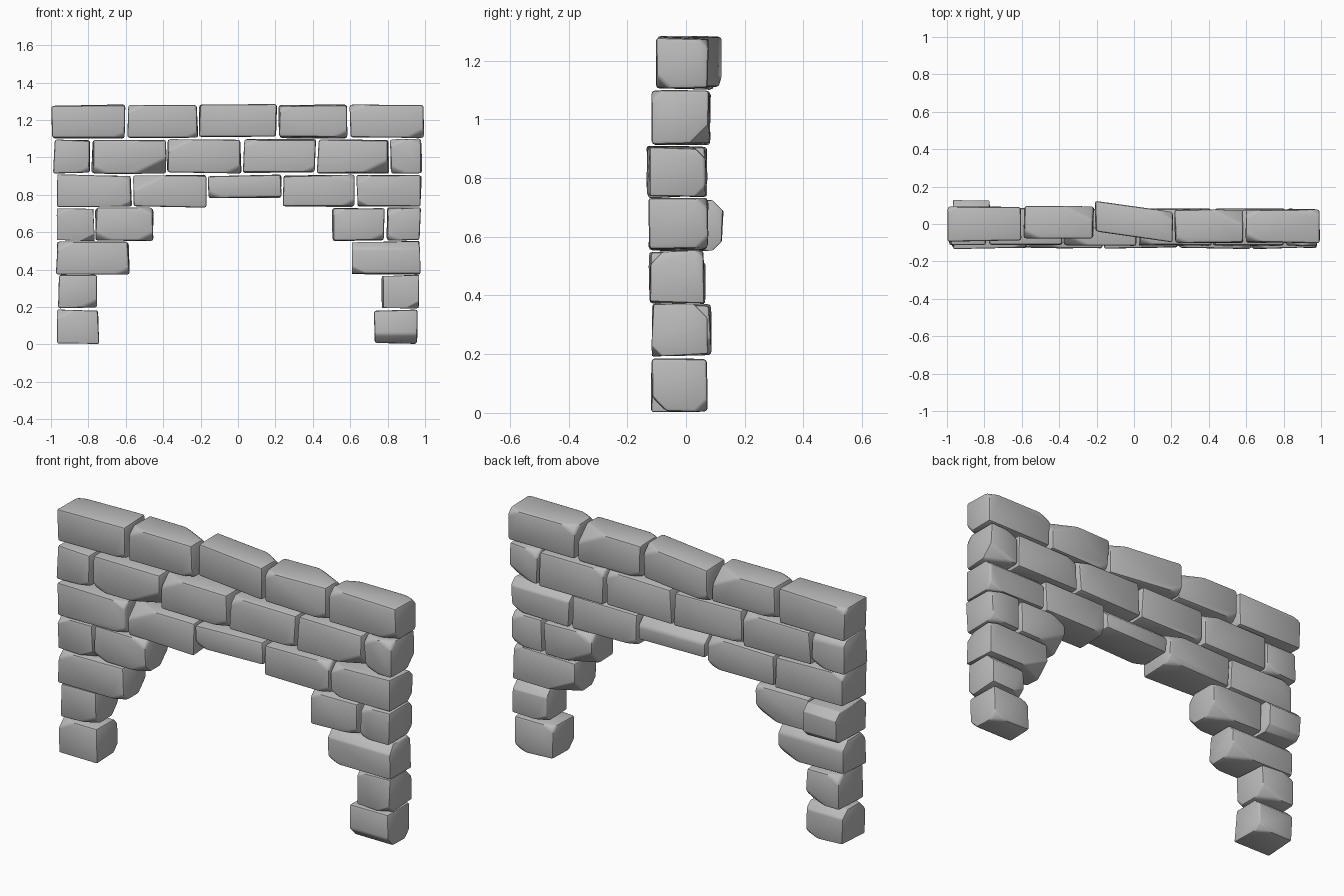
import bpy
import bmesh
import random
from mathutils import Vector

random.seed(4)
cube = bpy.data.objects.get("Cube")
if cube:
    bpy.data.objects.remove(cube, do_unlink=True)

# Single stone colour
grey = bpy.data.materials.new("stone_grey")
grey.use_nodes = True
grey.diffuse_color = (0.5, 0.5, 0.5, 1)
grey.node_tree.nodes["Principled BSDF"].inputs["Base Color"].default_value = grey.diffuse_color

# Letters name the sides of a stone: left, right, front, back, up, down
SIDES = {"L": (-1, 0, 0), "R": (1, 0, 0), "F": (0, -1, 0),
         "B": (0, 1, 0), "U": (0, 0, 1), "D": (0, 0, -1)}


def rehull(bm):
    """Rebuild the stone as a clean convex solid from its points."""
    points = [v.co.copy() for v in bm.verts]
    bm.clear()
    for p in points:
        bm.verts.new(p)
    bmesh.ops.remove_doubles(bm, verts=bm.verts[:], dist=0.008)
    result = bmesh.ops.convex_hull(bm, input=bm.verts[:])
    loose = [v for v in bm.verts if not v.link_faces]
    bmesh.ops.delete(bm, geom=loose, context='VERTS')


def chip(bm, low, high, token):
    """Slice an edge or corner off; a plus sign makes a larger chip."""
    size = (0.085 if "+" in token else 0.05) * random.uniform(0.85, 1.15)
    side = sum((Vector(SIDES[c]) for c in token if c in SIDES), Vector())
    corner = Vector([h if s > 0 else l for l, h, s in zip(low, high, side)])
    normal = Vector((side.x / 2, side.y, side.z))
    point = corner - normal * (size / normal.length_squared)
    bmesh.ops.bisect_plane(bm, geom=bm.verts[:] + bm.edges[:] + bm.faces[:],
                           plane_co=point, plane_no=normal, clear_outer=True)
    rehull(bm)


def stone(name, low, high, chips, yaw=0):
    """A slightly skewed block with chipped corners and worn edges."""
    bm = bmesh.new()
    bmesh.ops.create_cube(bm, size=1)
    centre = (Vector(low) + Vector(high)) / 2
    for v in bm.verts:
        for i in range(3):
            inset = random.uniform(0, 0.012)
            v.co[i] = high[i] - inset if v.co[i] > 0 else low[i] + inset
    rehull(bm)
    for token in chips.split():
        chip(bm, low, high, token)
    bmesh.ops.dissolve_limit(bm, angle_limit=0.14, verts=bm.verts[:], edges=bm.edges[:])
    bmesh.ops.bevel(bm, geom=bm.edges[:], offset=0.012, segments=2, profile=0.5,
                    affect='EDGES', clamp_overlap=True)
    for v in bm.verts:
        v.co.y += yaw * (v.co.x - centre.x)
    bmesh.ops.recalc_face_normals(bm, faces=bm.faces[:])
    mesh = bpy.data.meshes.new(name)
    bm.to_mesh(mesh)
    bm.free()
    mesh.materials.append(grey)
    obj = bpy.data.objects.new(name, mesh)
    bpy.context.collection.objects.link(obj)
    return obj


# Courses from the ground up: name, bottom, top, front, back,
# then stones as left end, right end, chips and optional changes
COURSES = [
    ("foot", 0, .19, -.12, .075, [
        (-.97, -.74, "LUF RDB BU RBD"),
        (.725, .965, "LBU RDB FD")]),
    ("lower_leg", .19, .375, -.12, .075, [
        (-.965, -.75, "RDF RDB+ LUB", {"back": .09}),
        (.765, .97, "LUF LDB BU RDF")]),
    ("upper_leg", .37, .555, -.13, .07, [
        (-.975, -.58, "RDF RDB+ LUF BU"),
        (.6, .98, "LUF LDF LDB+ RUB FU")]),
    ("corbel", .55, .735, -.13, .08, [
        (-.97, -.765, "RDF LUF BU BD", {"back": .13}),
        (-.765, -.45, "RUF RDB+ LDF RDF RUB"),
        (.5, .785, "LUF LDB+ LUB RDF"),
        (.79, .98, "LUF LDF RBU RDB")]),
    ("lintel", .73, .91, -.135, .075, [
        (-.97, -.565, "RDF RUF LUB"),
        (-.565, -.165, "LUF+ RDB RUB"),
        (-.165, .235, "LDF BU", {"bottom": .78}),
        (.235, .63, "RDF LDB RUF"),
        (.63, .985, "LDF LUF RDB BU")]),
    ("middle", .91, 1.1, -.12, .085, [
        (-.99, -.785, "RDF LUB BU RDB"),
        (-.785, -.38, "RDF+ LDF RUB"),
        (-.38, .02, "LUF+ RDF LDB"),
        (.025, .42, "LUF RDF RUB"),
        (.42, .81, "RDF+ LUB"),
        (.81, .99, "LUF LDF RDB+ RUF LUB")]),
    ("coping", 1.1, 1.285, -.105, .08, [
        (-1, -.6, "LUB RDF", {"front": -.095, "back": .1}),
        (-.595, -.21, "LUF RDF RUB+ LDB", {"front": -.08, "back": .1}),
        (-.21, .21, "LDB RUB", {"front": -.075, "back": .1, "yaw": -.14}),
        (.215, .59, "RUB+ RDF LUF LDB"),
        (.595, 1, "LUF LUB RDF RUB")]),
]

# Lay every course
bpy.ops.object.select_all(action='DESELECT')
for name, bottom, top, front, back, stones in COURSES:
    for number, (left, right, chips, *extra) in enumerate(stones, 1):
        change = extra[0] if extra else {}
        low = (left, change.get("front", front), change.get("bottom", bottom))
        high = (right, change.get("back", back), top)
        block = stone(f"{name}_stone_{number}", low, high, chips, change.get("yaw", 0))
        block.select_set(True)
        bpy.context.view_layer.objects.active = block

# Smooth worn surfaces, keeping hard breaks sharp
bpy.ops.object.shade_smooth_by_angle(angle=0.6)
